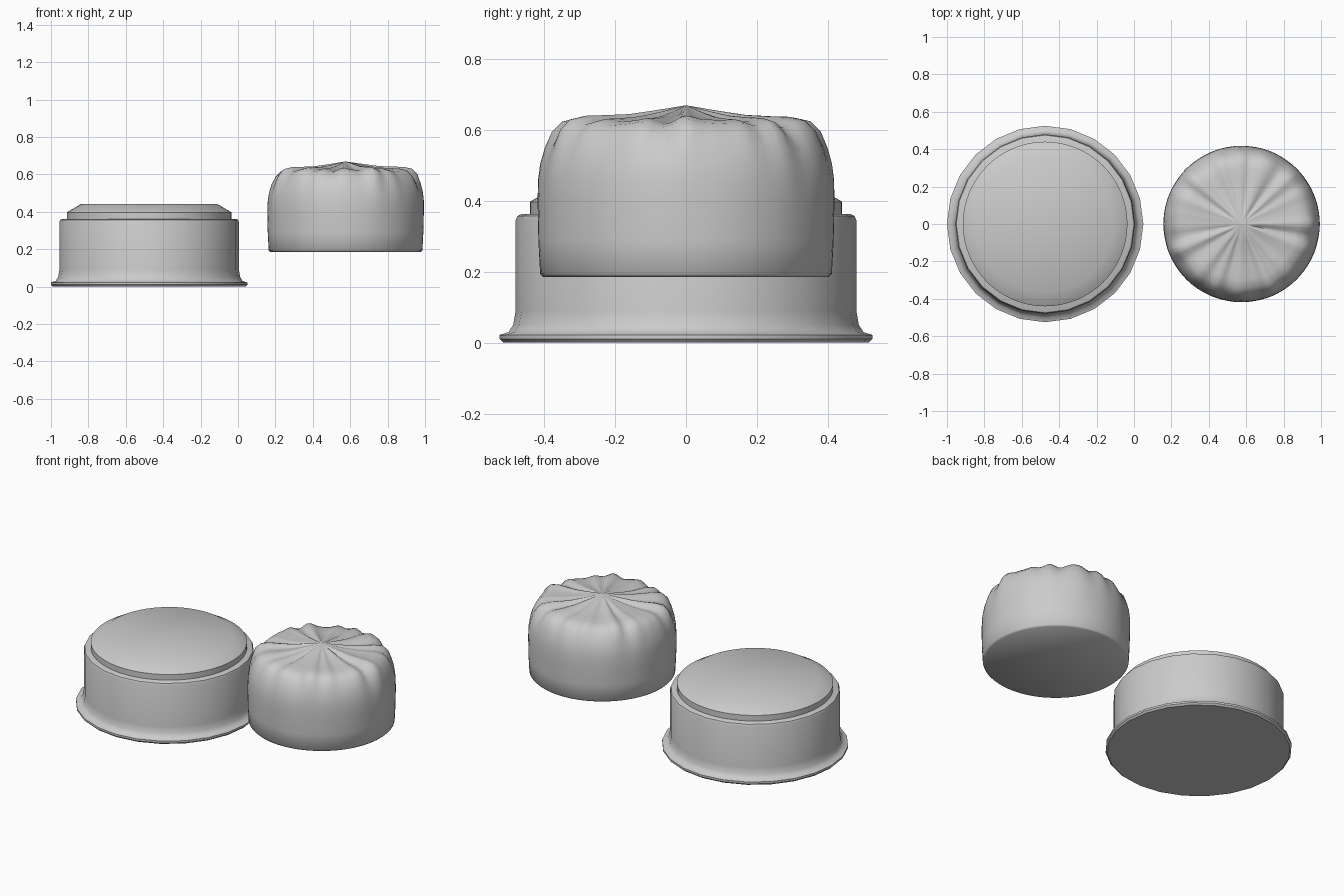
import bpy, bmesh, math, random

if "Cube" in bpy.data.objects:
    bpy.data.objects.remove(bpy.data.objects["Cube"])
random.seed(4)


def lathe(name, profile, segs, centre_x, warp=None, angle=40):
    """Spin an (r, z) profile about a vertical axis; r = 0 ends become poles."""
    bm = bmesh.new()
    rings = []
    for r, z in profile:
        if r == 0:
            rings.append([bm.verts.new((0, 0, z))])
            continue
        ring = []
        for i in range(segs):
            a = 2 * math.pi * i / segs
            rr, zz = warp(r, z, a) if warp else (r, z)
            ring.append(bm.verts.new((rr * math.cos(a), rr * math.sin(a), zz)))
        rings.append(ring)
    for lo, hi in zip(rings, rings[1:]):
        for i in range(segs):
            j = (i + 1) % segs
            if len(lo) == 1:
                bm.faces.new((lo[0], hi[j], hi[i]))
            elif len(hi) == 1:
                bm.faces.new((lo[i], lo[j], hi[0]))
            else:
                bm.faces.new((lo[i], lo[j], hi[j], hi[i]))
    bmesh.ops.recalc_face_normals(bm, faces=bm.faces)
    me = bpy.data.meshes.new(name)
    bm.to_mesh(me)
    bm.free()
    ob = bpy.data.objects.new(name, me)
    bpy.context.collection.objects.link(ob)
    ob.location.x = centre_x
    bpy.ops.object.select_all(action='DESELECT')
    ob.select_set(True)
    bpy.context.view_layer.objects.active = ob
    bpy.ops.object.shade_smooth_by_angle(angle=math.radians(angle))
    return ob


# Round tin: flanged foot, straight wall, narrow rim
lathe("tin_body", [(0, 0), (0.515, 0), (0.525, 0.01), (0.525, 0.022),
                   (0.50, 0.03), (0.487, 0.05), (0.48, 0.09), (0.48, 0.345),
                   (0.475, 0.357), (0.465, 0.362), (0, 0.362)], 24, -0.475)

# Raised lid with a broad, softly shaded chamfer
lathe("tin_lid", [(0, 0.35), (0.44, 0.35), (0.44, 0.397),
                  (0.365, 0.441), (0, 0.441)], 64, -0.475)

# Gathered fabric: irregular radial pleats, strongest around the shoulder
waves = [(n, random.uniform(0, 6.28), w)
         for n, w in ((16, 0.4), (11, 0.3), (23, 0.2), (5, 0.25))]


def pleat(r, z, a):
    f = sum(w * math.sin(n * a + p) for n, p, w in waves)
    side = max(0, min(1, (z - 0.34) / 0.26))
    top = max(0, min(1, r / 0.25)) if z > 0.55 else 0
    return r + 0.012 * f * side ** 2, z + 0.013 * f * top


# Soft puffed pouch with a puckered crown and flat base
lathe("pouch", [(0, 0.185), (0.402, 0.185), (0.411, 0.194), (0.416, 0.29),
                (0.418, 0.40), (0.416, 0.46), (0.409, 0.505), (0.395, 0.55),
                (0.374, 0.59), (0.345, 0.618), (0.30, 0.628), (0.24, 0.630),
                (0.17, 0.636), (0.09, 0.650), (0, 0.669)],
      96, 0.575, pleat, 50)
